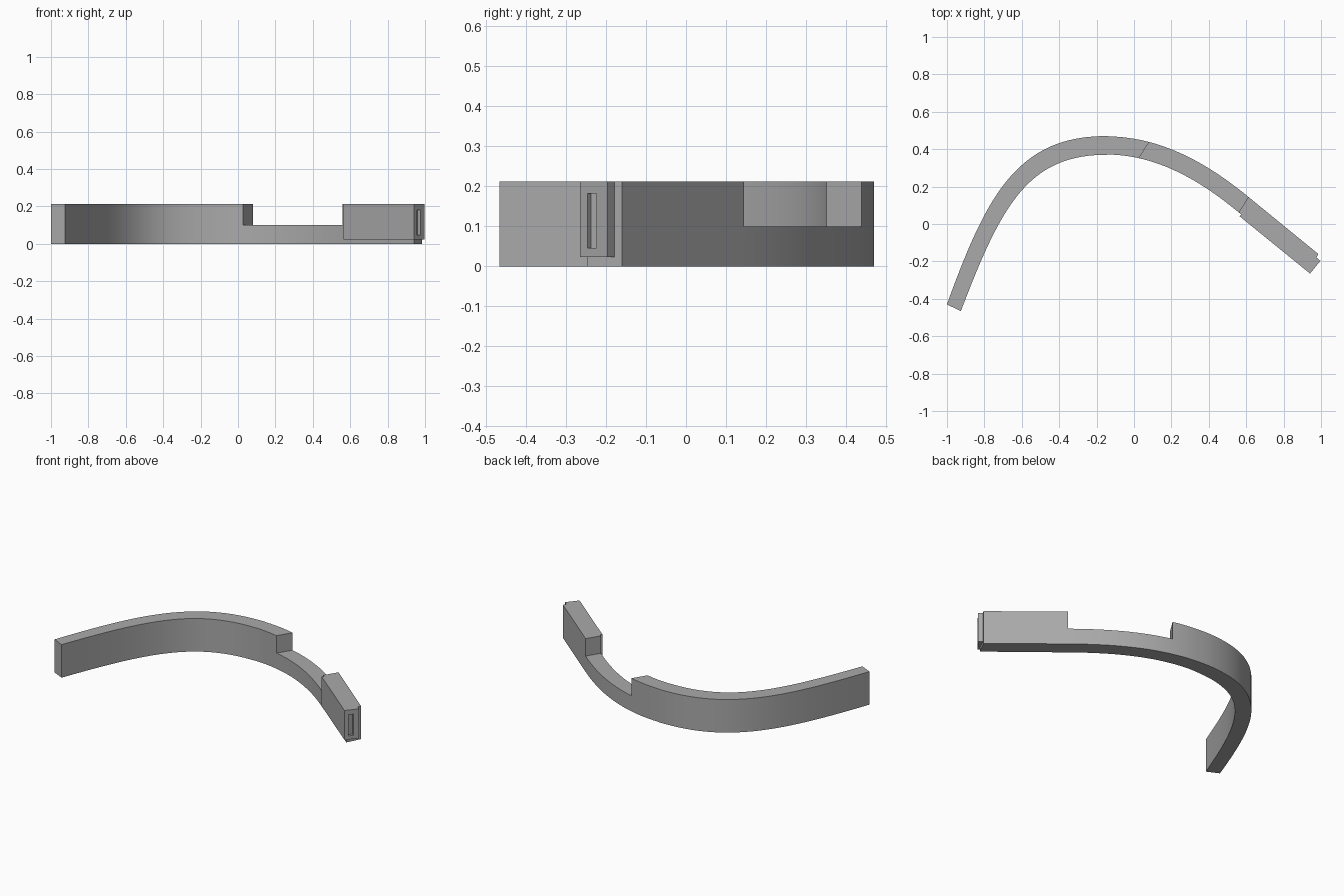
import bpy, bmesh
from math import atan2
from mathutils import Vector, Matrix
from mathutils.geometry import interpolate_bezier

cube = bpy.data.objects.get("Cube")
if cube:
    bpy.data.objects.remove(cube, do_unlink=True)

HEIGHT = 0.212
grey = bpy.data.materials.new("plain_grey")
grey.use_nodes = True
colour = (0.4, 0.4, 0.4, 1)
grey.diffuse_color = colour
grey.node_tree.nodes["Principled BSDF"].inputs["Base Color"].default_value = colour


def make_object(name, bm):
    bmesh.ops.recalc_face_normals(bm, faces=bm.faces)
    mesh = bpy.data.meshes.new(name)
    bm.to_mesh(mesh)
    bm.free()
    mesh.materials.append(grey)
    obj = bpy.data.objects.new(name, mesh)
    bpy.context.collection.objects.link(obj)
    return obj


def oriented_box(name, centre, size, direction):
    """Box whose long side follows a horizontal direction."""
    bm = bmesh.new()
    turn = Matrix.Rotation(atan2(direction[1], direction[0]), 4, "Z")
    bmesh.ops.create_cube(bm, size=1, matrix=Matrix.Translation(centre) @ turn
                          @ Matrix.Diagonal((*size, 1)))
    return make_object(name, bm)


def cut(target, cutter):
    mod = target.modifiers.new("cut", "BOOLEAN")
    mod.operation = "DIFFERENCE"
    mod.solver = "EXACT"
    mod.object = cutter
    bpy.context.view_layer.objects.active = target
    bpy.ops.object.modifier_apply(modifier=mod.name)
    bpy.data.objects.remove(cutter, do_unlink=True)


# Centre line of the band: two curves and a straight run
start, apex, joint, tip = [Vector(p) for p in
                           ((-.963, -.448), (-.15, .42), (.59, .10), (.963, -.203))]
path = interpolate_bezier(start, Vector((-.753, .116)), Vector((-.60, .42)), apex, 40)
path += interpolate_bezier(apex, Vector((.15, .42)), Vector((.397, .259)), joint, 32)[1:]
path.append(tip)

# Curved band, sections swept along the centre line
bm = bmesh.new()
rings = []
for i, p in enumerate(path):
    along = (path[min(i + 1, len(path) - 1)] - path[max(i - 1, 0)]).normalized()
    width = 0.083 + 0.017 * min(1, i / 30) if i < 40 else 0.097
    side = Vector((-along.y, along.x)) * width / 2
    if i == 0:
        side = Vector((-.037, .018))
    elif p is tip:
        side = Vector((.022, .043))
    rings.append([bm.verts.new((*(p + side * s), z))
                  for s, z in ((-1, 0), (1, 0), (1, HEIGHT), (-1, HEIGHT))])
for a, b in zip(rings, rings[1:]):
    for k in range(4):
        n = (k + 1) % 4
        bm.faces.new((a[k], a[n], b[n], b[k]))
bm.faces.new(rings[0])
bm.faces.new(rings[-1])
band = make_object("curved_band", bm)

# Notch in the upper half of the band
cut(band, oriented_box("notch_cutter", (.32, .25, .20), (.606, .5, .2), (.85, -.53)))

# End block beside the straight run, with a slot in its end face
run = Vector((.776, -.631))
end = Vector((.969, -.231))
length = .485
mid = end - run * length / 2
block = oriented_box("end_block", (mid.x, mid.y, (HEIGHT + .023) / 2),
                     (length, .088, HEIGHT - .023), run)
slot = end + Vector((-.004, -.003))
cut(block, oriented_box("slot_cutter", (slot.x, slot.y, .114), (.12, .03, .136), run))

for obj in (band, block):
    bpy.ops.object.select_all(action="DESELECT")
    obj.select_set(True)
    bpy.context.view_layer.objects.active = obj
    bpy.ops.object.shade_smooth_by_angle(angle=0.5)
